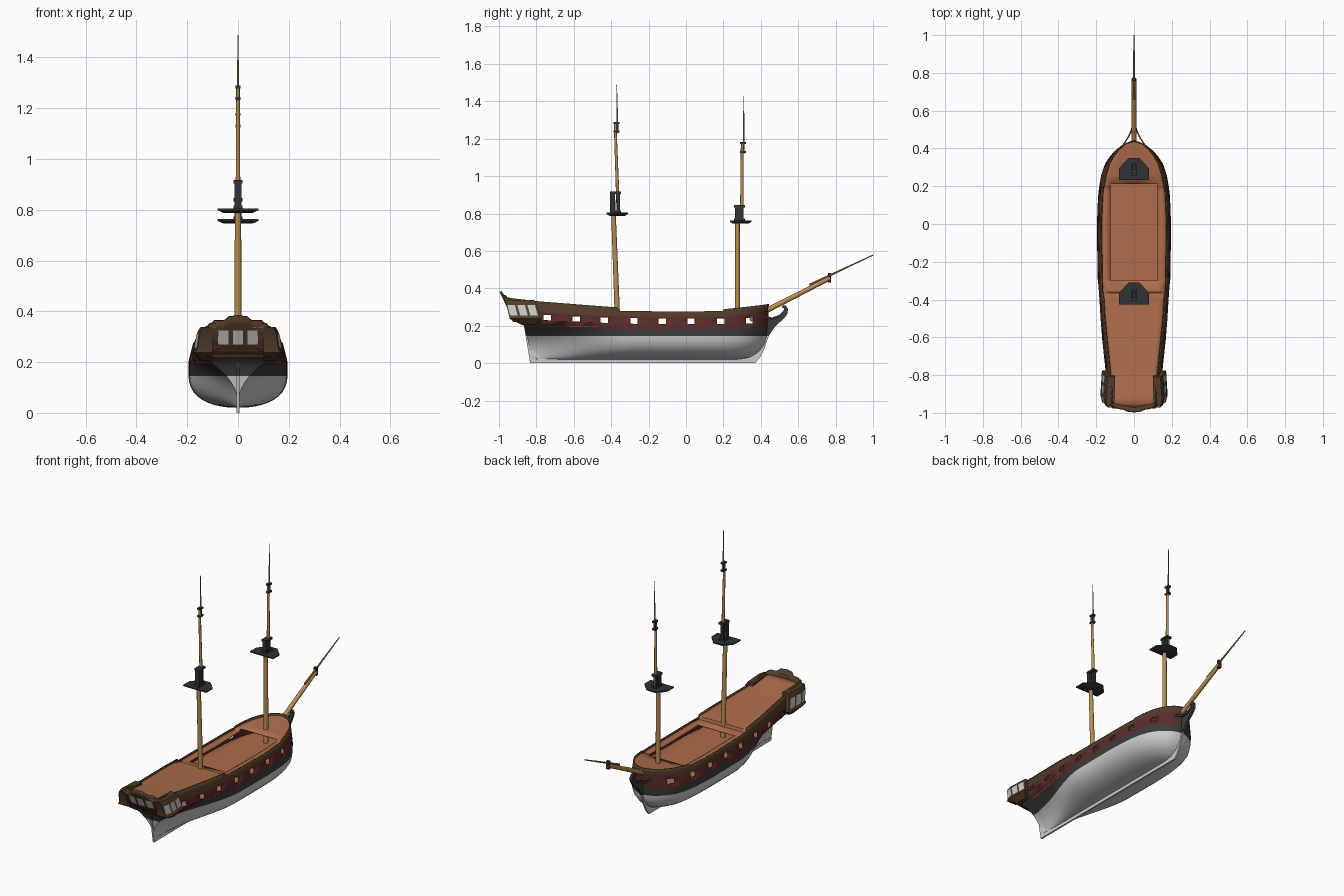
import bpy, bmesh, math
from mathutils import Vector

if "Cube" in bpy.data.objects:
    bpy.data.objects.remove(bpy.data.objects["Cube"])


def mat(name, r, g, b):
    m = bpy.data.materials.new(name)
    m.diffuse_color = (r, g, b, 1)
    m.use_nodes = True
    m.node_tree.nodes["Principled BSDF"].inputs["Base Color"].default_value = m.diffuse_color
    return m


GREY = mat("bottom_grey", .62, .62, .62)
BLACK = mat("wale_black", .045, .045, .045)
RED = mat("hull_red", .10, .025, .022)
BROWN = mat("rail_brown", .085, .045, .022)
DECK = mat("deck_wood", .42, .15, .07)
SPAR = mat("spar_wood", .48, .27, .08)
IRON = mat("top_dark", .03, .032, .035)
GLASS = mat("window_pale", .6, .6, .6)


def interp(tab, v):
    if v <= tab[0][0]:
        return tab[0][1]
    for (a, p), (b, q) in zip(tab, tab[1:]):
        if v <= b:
            return p + (q - p) * (v - a) / (b - a)
    return tab[-1][1]


def clamp(v):
    return max(0.0, min(1.0, v))


def make(name, verts, faces, mats, index=None, mirror=False, thick=0, recalc=False):
    me = bpy.data.meshes.new(name)
    me.from_pydata(verts, [], faces)
    for m in mats:
        me.materials.append(m)
    if index:
        me.polygons.foreach_set("material_index", index)
    bm = bmesh.new()
    bm.from_mesh(me)
    bmesh.ops.remove_doubles(bm, verts=bm.verts, dist=1e-5)
    if recalc:
        bmesh.ops.recalc_face_normals(bm, faces=bm.faces)
    bm.to_mesh(me)
    bm.free()
    ob = bpy.data.objects.new(name, me)
    bpy.context.collection.objects.link(ob)
    if mirror:
        ob.modifiers.new("mirror", 'MIRROR').merge_threshold = 1e-4
    if thick:
        s = ob.modifiers.new("thickness", 'SOLIDIFY')
        s.thickness, s.offset = thick, -1
    return ob


def rings(name, loops, m, mirror=False):
    """Skin a stack of equal loops and cap both ends."""
    n = len(loops[0])
    faces = [(k * n + i, k * n + (i + 1) % n, (k + 1) * n + (i + 1) % n, (k + 1) * n + i)
             for k in range(len(loops) - 1) for i in range(n)]
    faces += [tuple(range(n))[::-1], tuple(range((len(loops) - 1) * n, len(loops) * n))]
    return make(name, [p for l in loops for p in l], faces, [m], mirror=mirror, recalc=True)


def spar(name, y0, z0, y1, z1, r0, r1, n=12):
    d = Vector((0, y1 - y0, z1 - z0)).normalized()
    v = Vector((1, 0, 0)).cross(d)
    ring = lambda y, z, r: [Vector((0, y, z)) + Vector((1, 0, 0)) * r * math.cos(2 * math.pi * i / n)
                            + v * r * math.sin(2 * math.pi * i / n) for i in range(n)]
    return rings(name, [ring(y0, z0, r0), ring(y1, z1, r1)], SPAR)


def box(name, y, z, sx, sy, sz, m=IRON):
    return rings(name, [[(a * sx / 2, y + b * sy / 2, z + c * sz / 2)
                         for a, b in ((-1, -1), (1, -1), (1, 1), (-1, 1))] for c in (-1, 1)], m)


def plate(name, pts, t, m):
    return rings(name, [[(x, y, z) for y, z in pts] for x in (-t, t)], m)


# Hull form: half breadth, end profiles and sheer
WIDTH = [(-.9, .142), (-.78, .156), (-.5, .184), (-.3, .193), (0, .196), (.15, .191), (.25, .177),
         (.32, .154), (.365, .125), (.4, .09), (.42, .063), (.433, .033), (.44, 0)]
STERN = [(.02, -.825), (.2, -.86), (.24, -.925), (.36, -.98)]
BOW = [(.02, .28), (.03, .34), (.06, .39), (.1, .42), (.145, .432), (.2, .438), (.32, .443)]
TOP = [(-.9, .352), (-.78, .33), (-.46, .305), (-.365, .298), (-.36, .28), (0, .275), (.195, .28),
       (.2, .288), (.44, .315)]
BLACK_TOP = [(-.9, .208), (-.6, .188), (-.2, .18), (.2, .182), (.44, .195)]
RED_TOP = [(-.9, .285), (-.6, .26), (-.2, .247), (.2, .25), (.44, .28)]
PORTS = [-.743, -.588, -.438, -.278, -.128, .027, .187, .342]


def hull_point(yn, z):
    y = yn + clamp((-.78 - yn) / .12) * (interp(STERN, z) + .9) + clamp(yn / .44) * (interp(BOW, z) - .44)
    full = (1 - (1 - clamp((z - .02) / .14)) ** 2.6) ** (1 / 2.2)
    s = clamp((-.25 - yn) / .62)
    s = s * s * (3 - 2 * s)
    x = interp(WIDTH, yn) * ((1 - s) * full + s * clamp((z - .02) / .2) ** 2.4)
    return (x * (1 - 1.3 * max(0, z - .2)), y, z)


stations = sorted([p + d for p in PORTS for d in (-.02, .02)] + [
    -.9, -.87, -.84, -.81, -.78, -.66, -.51, -.365, -.36, -.3, -.2, -.05, .1, .195, .2, .21, .26, .29,
    .38, .395, .41, .42, .428, .434, .438, .44])


def levels(y):
    k, r, t = interp(BLACK_TOP, y), interp(RED_TOP, y), interp(TOP, y)
    c = .225 + .012 * (y / .6) ** 2
    return [.02 + .125 * (i / 10) ** 2 for i in range(11)] + [(.145 + k) / 2, k, c - .017, c + .015, r, (r + t) / 2, t]


# Hull shell with gun ports left open
grid = [[hull_point(y, z) for z in levels(y)] for y in stations]
grid.insert(0, [(0, p[1], p[2]) for p in grid[0]])
L = len(grid[0])
faces, index = [], []
for i in range(len(grid) - 1):
    mid = (stations[i - 1] + stations[i]) / 2 if i else -2
    for j in range(L - 1):
        if j == 13 and any(abs(mid - p) < .02 for p in PORTS):
            continue
        a = i * L + j
        faces.append((a, a + L, a + L + 1, a + 1))
        index.append(0 if j < 10 else 1 if j < 12 else 2 if j < 15 else 3)
make("hull", [p for c in grid for p in c], faces, [GREY, BLACK, RED, BROWN], index, True, .007)


# Decks
def deck(name, ys, height, hatch):
    verts, faces = [], []
    for y in ys:
        x, yy, z = hull_point(y, height(y))
        x = max(0, x - .003)
        verts += [(0, yy, z), (min(.125, x * .8) if not -.31 < y < .22 else .125, yy, z), (x, yy, z)]
    for i in range(len(ys) - 1):
        for j in (0, 1):
            if hatch and j == 0 and -.3 < (ys[i] + ys[i + 1]) / 2 < .21:
                continue
            a = i * 3 + j
            faces.append((a, a + 1, a + 4, a + 3))
    make(name, verts, faces, [DECK], mirror=True, thick=.005)


deck("upper_deck", stations, lambda y: interp(TOP, y) - .012, True)
deck("gun_deck", [y for y in stations if -.8 < y < .435], lambda y: .2, False)

# Keel, sternpost and beakhead
plate("keel", [(-.833, 0), (.37, 0), (.395, .03), (.42, .08), (.442, .145), (.42, .145), (.395, .08),
               (.35, .04), (.27, .024), (-.8, .024), (-.83, .145), (-.857, .145)], .005, GREY)
plate("sternpost", [(-.857, .145), (-.83, .145), (-.85, .21), (-.868, .21)], .006, BLACK)
plate("beakhead", [(.42, .145), (.442, .145), (.48, .2), (.525, .24), (.543, .265), (.545, .29), (.535, .307),
                   (.52, .31), (.512, .3), (.525, .29), (.518, .265), (.49, .25), (.43, .235)], .008, BLACK)
for side in (-1, 1):
    rings("head_rail", [[(side * (x + dx), y, z + dz) for dx, dz in ((-.004, -.006), (.004, -.006), (.004, .006), (-.004, .006))]
                        for x, y, z in ((.06, .415, .25), (.03, .46, .238), (.012, .5, .252), (.007, .53, .285))], BLACK)

# Stern board with its scalloped top
CREST = [(0, .38), (.04, .375), (.055, .36), (.1, .36), (.115, .345), (.15, .325)]


def stern_point(x, z, out=0):
    return (x * (1.06 - .6 * (z - .22)), -.925 - (z - .235) * .5 + 1.2 * x * x - out, z)


verts, faces, N, R = [], [], 30, 5
for i in range(N + 1):
    x = -.15 + .3 * i / N
    for j in range(R + 1):
        verts.append(stern_point(x, .222 + (interp(CREST, abs(x)) - .222) * j / R))
for i in range(N):
    for j in range(R):
        a = i * (R + 1) + j
        faces.append((a, a + R + 1, a + R + 2, a + 1))
make("stern_board", verts, faces, [BROWN], thick=.012)
for k in range(-2, 3):
    x = k * .057
    make("stern_window", [stern_point(x + dx, z, .003) for dx, z in
                          ((-.02, .27), (.02, .27), (.02, .325), (-.02, .325))], [(0, 1, 2, 3)], [GLASS])
for z in (.225, .258):
    rings("stern_moulding", [[stern_point(-.15 + .03 * i, z + dz, o) for dz, o in
                              ((-.006, 0), (-.006, .008), (.006, .008), (.006, 0))] for i in range(11)], BROWN)

# Quarter galleries
GAL = [(.205, -.88, -.81, .15), (.238, -.945, -.775, .178), (.25, -.945, -.78, .17),
       (.318, -.962, -.80, .16), (.338, -.972, -.81, .148)]
rings("quarter_gallery", [[(.1, a, z), (x - .01, a, z), (x, a + .04, z), (x - .008, f, z), (.1, f, z)]
                          for z, a, f, x in GAL], BROWN, True)
for s in (.03, .36, .69):
    quad = []
    for u, v in ((s, .08), (s + .25, .08), (s + .25, .9), (s, .9)):
        z, a, f, x = [p + (q - p) * v for p, q in zip(GAL[2], GAL[3])]
        y = a + (f - a) * u
        quad.append((interp([(a, x - .01), (a + .04, x), (f, x - .008)], y) + .003, y, z))
    make("gallery_window", quad, [(0, 1, 2, 3)], [GLASS], mirror=True)


# Masts with tops and caps
def mast(name, base, head, topmast, pole, top_z, cap_z, cap2_z):
    spar(name + "_lower_mast", *base, *head, .0145, .012)
    spar(name + "_topmast", *topmast, .0095, .007)
    spar(name + "_pole", *pole, .0045, .002, 8)
    yc = topmast[0] - .006
    shape = [(-.08, -.058), (.08, -.058), (.08, .003), (.028, .058), (-.028, .058), (-.08, .003)]
    rings(name + "_top", [[(x * s, yc + y * s, z) for x, y in shape]
                          for s, z in ((.72, top_z - .014), (1, top_z - .004), (1, top_z + .003))], IRON)
    ym, h = (head[0] + topmast[0]) / 2, cap_z - top_z
    box(name + "_masthead", head[0], top_z + h / 2, .026, .026, h)
    box(name + "_topmast_heel", topmast[0], top_z + h * .45, .02, .018, h * .9)
    box(name + "_cap", ym, cap_z - .006, .034, .06, .013)
    box(name + "_trestle", ym, top_z + .008, .034, .058, .012)
    ym = (topmast[2] + pole[0]) / 2
    box(name + "_upper_head", ym, cap2_z - .025, .012, .02, .05)
    for z in (cap2_z - .05, cap2_z - .004):
        box(name + "_upper_cap", ym, z, .02, .032, .011)


mast("main", (-.365, .2), (-.392, .91), (-.362, .81, -.379, 1.28), (-.365, 1.23, -.371, 1.488), .802, .917, 1.288)
mast("fore", (.275, .2), (.275, .84), (.298, .76, .3, 1.175), (.308, 1.12, .309, 1.428), .76, .845, 1.18)

# Bowsprit and jib boom
spar("bowsprit", .34, .235, .77, .455, .0145, .012)
spar("jib_boom", .66, .418, 1.0, .578, .007, .003, 10)
box("bowsprit_cap", .766, .457, .02, .016, .05)

# Smooth shading with crisp edges
bpy.ops.object.select_all(action='DESELECT')
for ob in bpy.context.collection.objects:
    ob.select_set(True)
    bpy.context.view_layer.objects.active = ob
bpy.ops.object.shade_smooth_by_angle(angle=math.radians(35))
